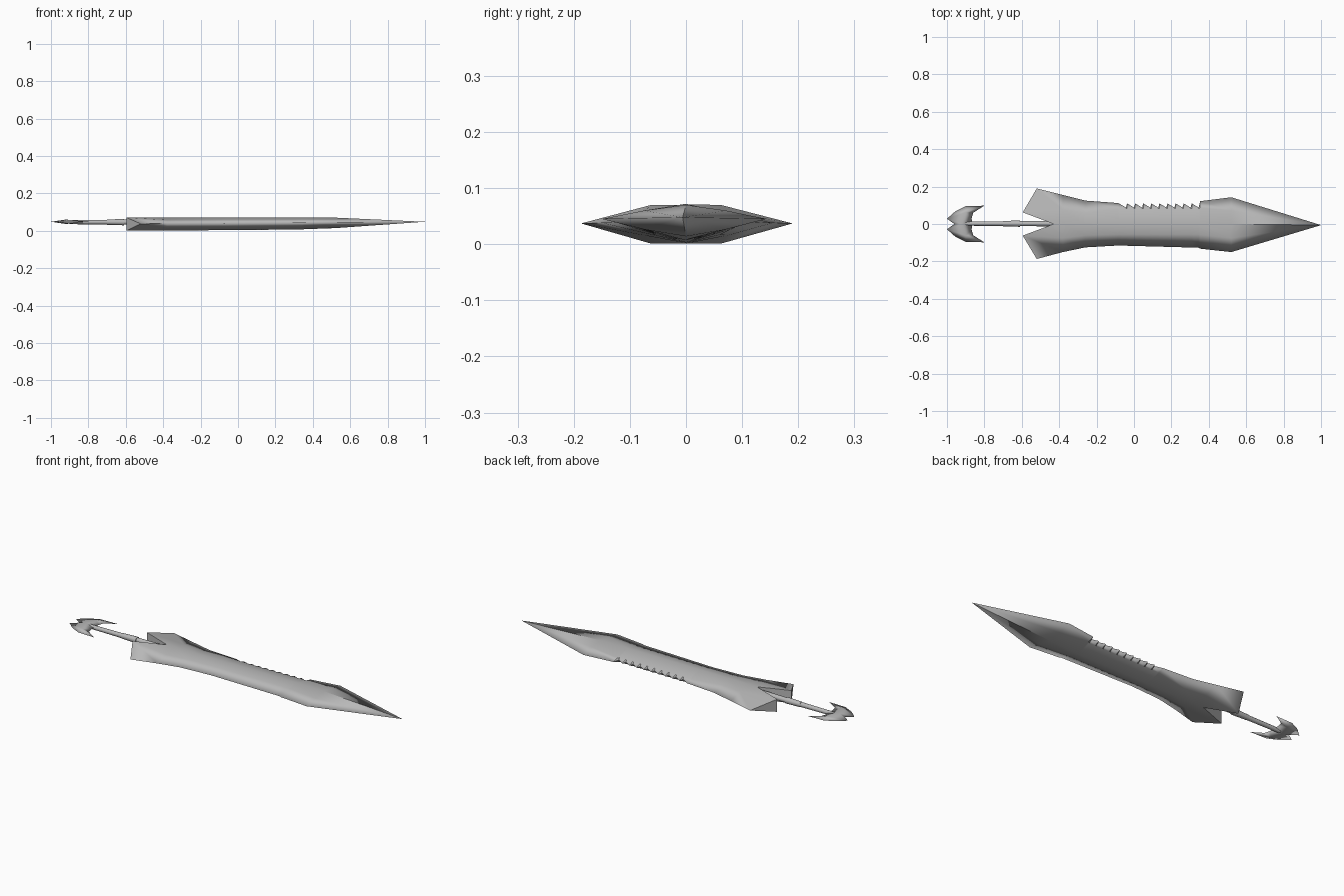
import bpy, bmesh, math
from mathutils import Matrix

if "Cube" in bpy.data.objects:
    bpy.data.objects.remove(bpy.data.objects["Cube"])

steel = bpy.data.materials.new("grey steel")
steel.diffuse_color = (0.48, 0.48, 0.48, 1)
steel.use_nodes = True
steel.node_tree.nodes["Principled BSDF"].inputs["Base Color"].default_value = steel.diffuse_color


def finish(bm, name, angle=180):
    """angle 180 keeps only the edges marked sharp in bmesh."""
    bmesh.ops.recalc_face_normals(bm, faces=bm.faces)
    for f in bm.faces:
        f.smooth = True
    me = bpy.data.meshes.new(name)
    bm.to_mesh(me)
    bm.free()
    ob = bpy.data.objects.new(name, me)
    bpy.context.collection.objects.link(ob)
    me.materials.append(steel)
    if angle < 180:
        bpy.ops.object.select_all(action='DESELECT')
        ob.select_set(True)
        bpy.context.view_layer.objects.active = ob
        bpy.ops.object.shade_smooth_by_angle(angle=math.radians(angle))
    return ob


# --- blade: eight-sided rings lofted along x, first ring skewed into two wings
def ring(x, yp, yn, ze, top, bot, m=None, mp=None, width=None):
    """Edge, shoulder, ridge points of a bulged diamond section."""
    mn = -m if m else yn * 0.5
    fp = 0.6
    if mp:                       # shoulder pushed out toward the saw edge
        fp = 1.2 * (1 - mp / 0.115)
    else:
        mp = m or yp * 0.5
    return [(x, yp, ze), (x, mp, ze + (top - ze) * fp), (x, 0, top),
            (x, mn, ze + (top - ze) * 0.6), (x, yn, ze),
            (x, mn, ze + (bot - ze) * 0.6), (x, 0, bot), (x, mp, ze + (bot - ze) * fp)]


W, S = 0.062, 0.082
rings = [[(-.52, .19, .037), (-.595, W, .07), (-.43, 0, .07), (-.595, -W, .07),
          (-.52, -.187, .037), (-.595, -W, .001), (-.43, 0, .001), (-.595, W, .001)],
         ring(-.38, .155, -.15, .038, .071, .001, .075),
         ring(-.26, .125, -.125, .039, .071, .002, .06),
         ring(-.085, .112, -.115, .040, .072, .003, .055, S)]

# saw teeth on the +y edge: steep riser, then a slope falling toward the tip
x0, n, pitch = -.08, 10, .0432
risers = set()
for i in range(n):
    for dx, y in ((0.0, .110), (pitch * 0.85, .088)):
        x = x0 + i * pitch + dx
        t = (x - x0) / (n * pitch)
        rings.append(ring(x, y, -.115 - .012 * t, .040 + .003 * t, .072, .003 + .004 * t, .055, S))
    risers.add(len(rings) - 1)
rings += [ring(.354, .122, -.132, .043, .072, .008, .057, S + .004),
          ring(.52, .143, -.15, .045, .070, .014)]

bm = bmesh.new()
rows = [[bm.verts.new(p) for p in r] for r in rings]
hard_faces, hard_edges = [], []
for i, (a, b) in enumerate(zip(rows, rows[1:])):
    for k in range(8):
        j = (k + 1) % 8
        f = bm.faces.new((a[k], a[j], b[j], b[k]))
        if i in risers and k in (0, 7):
            hard_faces.append(f)
tip = bm.verts.new((1.0, -.006, .048))
for k in range(8):
    bm.faces.new((rows[-1][k], rows[-1][(k + 1) % 8], tip))
r = rows[0]
for f in ((0, 1, 7), (1, 2, 6, 7), (2, 3, 5, 6), (3, 4, 5)):
    hard_faces.append(bm.faces.new([r[i] for i in f]))
# crisp edges: wing ends, tooth risers, wing rims, ridge of the point
for k in (0, 4):
    hard_edges.append(bm.edges.get((rows[0][k], rows[1][k])))
for k in (2, 6):
    hard_edges.append(bm.edges.get((rows[-1][k], tip)))
for f in hard_faces:
    hard_edges.extend(f.edges)
for e in hard_edges:
    e.smooth = False
finish(bm, "blade")


# --- grip and collar: tapered rods along x
def rod(name, xa, xb, ra, rb, sides=12):
    bm = bmesh.new()
    bmesh.ops.create_cone(bm, cap_ends=True, segments=sides, radius1=ra, radius2=rb, depth=xb - xa,
                          matrix=Matrix.Translation(((xa + xb) / 2, 0.002, .046))
                          @ Matrix.Rotation(math.pi / 2, 4, 'Y'))
    return finish(bm, name, 40)


rod("grip", -.90, -.40, .011, .015)
rod("grip_collar", -.70, -.61, .014, .017)

# --- pommel: barbed crescent, thin rim with a raised spine
half = [(-.80, .098), (-.90, .095), (-.955, .068), (-1.0, .028), (-.96, 0),
        (-.865, 0), (-.868, .03), (-.86, .06)]
bm = bmesh.new()
for s in (1, -1):
    rim = [bm.verts.new((x, s * y, .048)) for x, y in half]
    for dz in (.012, -.012):
        mid = bm.verts.new((-.90, s * .062, .048 + dz * .8))
        hub = bm.verts.new((-.92, 0, .048 + dz))
        for i in (0, 1, 2):
            bm.faces.new((rim[i], rim[i + 1], mid))
        bm.faces.new((rim[3], rim[4], hub))
        bm.faces.new((rim[3], hub, mid))
        bm.faces.new((rim[5], rim[6], hub))
        bm.faces.new((rim[6], mid, hub))
        bm.faces.new((rim[6], rim[7], mid))
        bm.faces.new((rim[7], rim[0], mid))
bmesh.ops.remove_doubles(bm, verts=bm.verts, dist=1e-5)
finish(bm, "pommel")
